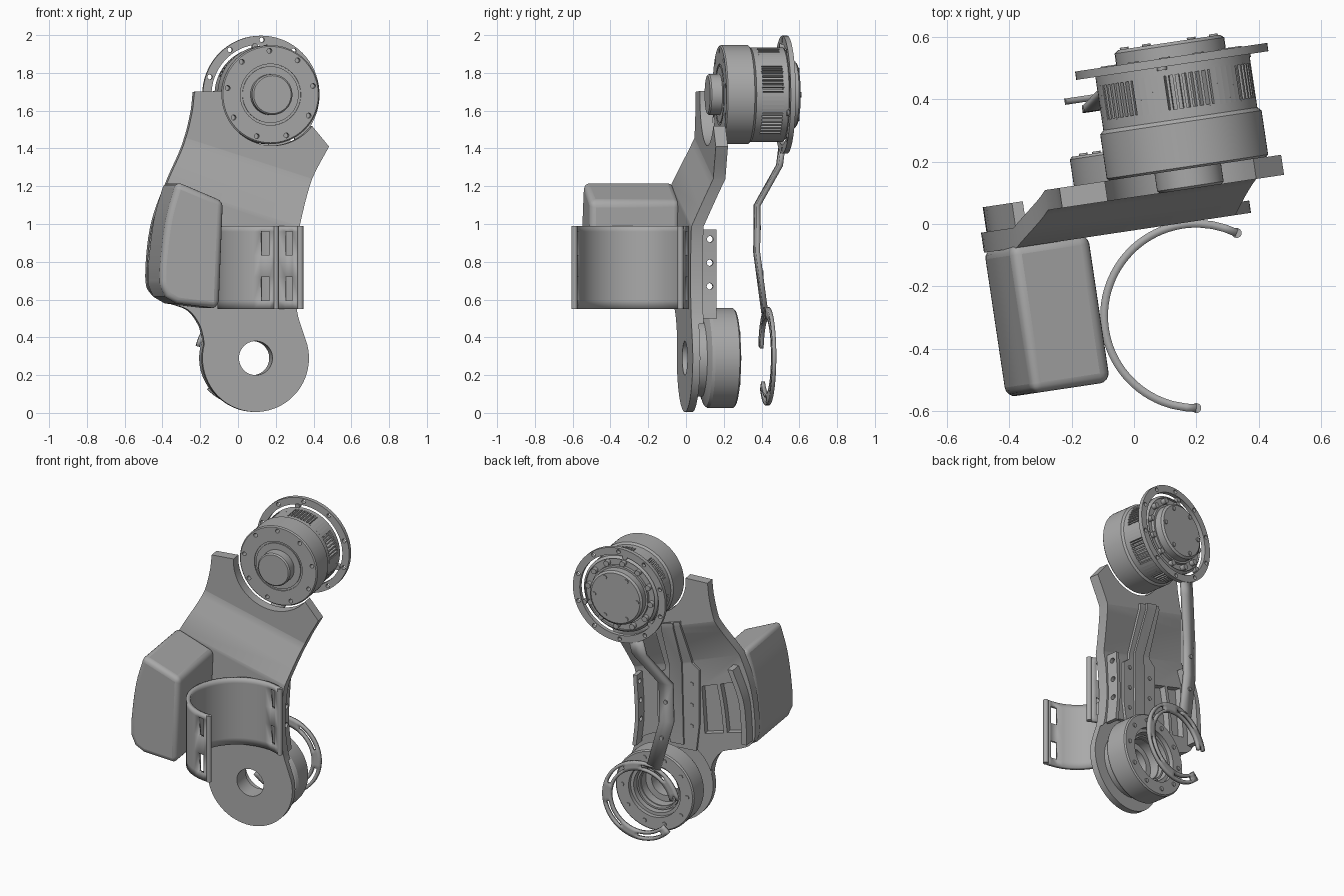
import bpy, bmesh
from math import sin, cos, radians, pi
from mathutils import Matrix, Vector

if "Cube" in bpy.data.objects:
    bpy.data.objects.remove(bpy.data.objects["Cube"])

TURN = radians(8.5)          # the whole assembly is yawed, the cuff is not
HIP, KNEE = (0.197, 1.685), (0.092, 0.29)
parts = []

grey = bpy.data.materials.new("machined grey")
grey.use_nodes = True
grey.diffuse_color = (0.4, 0.4, 0.4, 1)
grey.node_tree.nodes["Principled BSDF"].inputs["Base Color"].default_value = (0.4, 0.4, 0.4, 1)


def finish(name, bm, turn=TURN):
    bmesh.ops.recalc_face_normals(bm, faces=bm.faces[:])
    me = bpy.data.meshes.new(name)
    bm.to_mesh(me)
    bm.free()
    me.materials.append(grey)
    ob = bpy.data.objects.new(name, me)
    bpy.context.collection.objects.link(ob)
    ob.rotation_euler.z = turn
    parts.append(ob)
    return ob


def prism(name, pts, v0, v1, folded=False):
    """Outline in (u, z) pushed from v0 to v1, optionally bent along two slanted creases."""
    bm = bmesh.new()
    face = bm.faces.new([bm.verts.new((u, v0, z)) for u, z in pts])
    ext = bmesh.ops.extrude_face_region(bm, geom=[face])
    bmesh.ops.translate(bm, vec=(0, v1 - v0, 0),
                        verts=[g for g in ext["geom"] if isinstance(g, bmesh.types.BMVert)])
    if folded:
        low, high = 1.09, 1.37
        for d in (low, high):
            bmesh.ops.bisect_plane(bm, geom=bm.verts[:] + bm.edges[:] + bm.faces[:],
                                   plane_co=(0, 0, d), plane_no=(0.32, 0, 1))
        for v in bm.verts:
            t = (v.co.z + 0.32 * v.co.x - low) / (high - low)
            v.co.y += 0.105 * min(1, max(0, t))
    return finish(name, bm)


def lathe(name, centre, profile, seg=72):
    """Closed (radius, v) profile spun about an axis running front to back."""
    bm = bmesh.new()
    rings = []
    for i in range(seg):
        a = 2 * pi * i / seg
        rings.append([bm.verts.new((centre[0] + r * cos(a), v, centre[1] + r * sin(a)))
                      for r, v in profile])
    n = len(profile)
    for i in range(seg):
        p, q = rings[i], rings[(i + 1) % seg]
        for j in range(n):
            k = (j + 1) % n
            bm.faces.new((p[j], p[k], q[k], q[j]))
    bmesh.ops.remove_doubles(bm, verts=bm.verts[:], dist=1e-5)
    return finish(name, bm)


def pins(name, centre, ring, r, n, v0, v1, phase=0, seg=16):
    """Circle of small cylinders, used as screws or as cutters."""
    bm = bmesh.new()
    for i in range(n):
        a = 2 * pi * i / n + phase
        pos = (centre[0] + ring * cos(a), (v0 + v1) / 2, centre[1] + ring * sin(a))
        bmesh.ops.create_cone(bm, cap_ends=True, segments=seg, radius1=r, radius2=r, depth=v1 - v0,
                              matrix=Matrix.Translation(pos) @ Matrix.Rotation(pi / 2, 4, "X"))
    return finish(name, bm)


def cut(ob, cutter):
    mod = ob.modifiers.new("cut", "BOOLEAN")
    mod.operation, mod.solver, mod.object = "DIFFERENCE", "EXACT", cutter
    bpy.context.view_layer.update()
    bpy.context.view_layer.objects.active = ob
    bpy.ops.object.modifier_apply(modifier=mod.name)
    parts.remove(cutter)
    bpy.data.objects.remove(cutter)


def sheet(name, point, us, vs, thick, hole=lambda i, j: False, turn=TURN):
    """Thin sheet over a grid, with grid cells left out as slots."""
    bm = bmesh.new()
    grid = [[bm.verts.new(point(u, v)) for v in vs] for u in us]
    for i in range(len(us) - 1):
        for j in range(len(vs) - 1):
            if not hole(i, j):
                bm.faces.new((grid[i][j], grid[i + 1][j], grid[i + 1][j + 1], grid[i][j + 1]))
    ob = finish(name, bm, turn)
    mod = ob.modifiers.new("thickness", "SOLIDIFY")
    mod.thickness, mod.offset = thick, 0
    return ob


def curve(pts, n=5):
    """Smooth line through the given points."""
    ps = [Vector(p) for p in pts]
    ps = [2 * ps[0] - ps[1]] + ps + [2 * ps[-1] - ps[-2]]
    out = []
    for a, b, c, d in zip(ps, ps[1:], ps[2:], ps[3:]):
        for k in range(n):
            t = k / n
            out.append((2 * b + (c - a) * t + (2 * a - 5 * b + 4 * c - d) * t * t
                        + (3 * b - a - 3 * c + d) * t ** 3) / 2)
    return out + [ps[-2]]


def arc(centre, r, a0, a1, n):
    steps = [radians(a0 + (a1 - a0) * i / n) for i in range(n + 1)]
    return [(centre[0] + r * cos(a), centre[1] + r * sin(a)) for a in steps]


def band(pts, w):
    line = curve(pts)
    return [(p.x - w / 2, p.y) for p in line] + [(p.x + w / 2, p.y) for p in reversed(line)]


# Thigh plate: one bent shell with a cradle for the hip and an eye at the knee
left = curve([(-0.22, 1.7), (-0.235, 1.58), (-0.28, 1.42), (-0.39, 1.2), (-0.465, 0.98), (-0.49, 0.72),
              (-0.46, 0.63), (-0.38, 0.585), (-0.27, 0.545), (-0.21, 0.47), (-0.188, 0.4)])
right = curve([(0.345, 0.43), (0.315, 0.53), (0.298, 0.7), (0.31, 0.9), (0.345, 1.05), (0.41, 1.24), (0.5, 1.41)])
plate = prism("thigh_plate", left + arc(KNEE, 0.285, 165, 375, 40) + right + arc(HIP, 0.27, -38, -184, 36),
              -0.02, 0.045, folded=True)
cut(plate, pins("knee_bore", KNEE, 0, 0.09, 1, -0.1, 0.1, seg=48))
cut(plate, prism("pocket", [(-0.4, 0.7), (-0.15, 0.64), (-0.13, 0.95), (-0.37, 1.03)], 0.005, 0.1))
# Relief behind the knee so that the eye is thin
cut(plate, pins("knee_relief", KNEE, 0, 0.3, 1, 0.02, 0.1, seg=64))

# Back spine cover, stepped, with screws, and a rib in the pocket
prism("back_spine", [(-0.1, 0.52), (0.13, 0.52), (0.16, 0.7), (0.16, 0.98), (0.11, 1.02), (0.13, 1.36),
                     (-0.04, 1.41), (-0.07, 1.1), (-0.12, 1.06), (-0.12, 0.7)], 0.04, 0.062, folded=True)
prism("spine_rail", [(-0.02, 0.55), (0.07, 0.55), (0.08, 1.38), (0.0, 1.4)], 0.06, 0.075, folded=True)
prism("pocket_rib", band([(-0.29, 0.66), (-0.27, 0.84), (-0.24, 1.0)], 0.025), 0.0, 0.045)
for z in (0.68, 0.82, 0.96):
    pins("spine_screw", (0.02, z), 0.09, 0.013, 2, 0.06, 0.068)

# Side rails along the back edges, the right-hand one drilled
prism("outer_rail", band([(-0.455, 0.66), (-0.45, 0.8), (-0.43, 0.96), (-0.36, 1.14)], 0.035), 0.04, 0.125)
rail = prism("inner_rail", band([(0.29, 0.5), (0.272, 0.7), (0.285, 0.97)], 0.025), 0.04, 0.12)
bm = bmesh.new()
for z in (0.67, 0.795, 0.92):
    bmesh.ops.create_cone(bm, cap_ends=True, segments=20, radius1=0.017, radius2=0.017, depth=0.2,
                          matrix=Matrix.Translation((0.28, 0.085, z)) @ Matrix.Rotation(pi / 2, 4, "Y"))
cut(rail, finish("rail_holes", bm))

# Battery box with a rounded front
box = prism("battery_box", curve([(-0.40, 1.225), (-0.455, 1.03), (-0.485, 0.8), (-0.488, 0.68)])
            + [(-0.46, 0.615), (-0.4, 0.58), (-0.2, 0.555), (-0.172, 0.57), (-0.15, 1.12)], -0.49, -0.01)
mod = box.modifiers.new("rounding", "BEVEL")
mod.width, mod.segments, mod.limit_method, mod.angle_limit = 0.035, 4, "ANGLE", radians(40)

# Open leg cuff with two pairs of strap slots
angles = [64, 72, 80] + list(range(88, 252, 4)) + [255, 264, 270]
heights = [0.55, 0.595, 0.72, 0.835, 0.96, 0.99]
slot_columns = (1, len(angles) - 3)
cuff = sheet("leg_cuff", lambda a, z: (0.2 + 0.296 * cos(radians(a)), -0.295 + 0.296 * sin(radians(a)), z),
             angles, heights, 0.025, lambda i, j: i in slot_columns and j in (1, 3), turn=0)
bm = bmesh.new()
for a in (64, 270):
    p = (0.2 + 0.296 * cos(radians(a)), -0.295 + 0.296 * sin(radians(a)), 0.77)
    bmesh.ops.create_cone(bm, cap_ends=True, segments=16, radius1=0.016, radius2=0.016, depth=0.44,
                          matrix=Matrix.Translation(p))
finish("cuff_edge_beads", bm, 0)

# Hip motor: front drum, hub, finned waist and back cover
drum = lathe("hip_drum", HIP, [(0, 0.15), (0.15, 0.15), (0.15, 0.158), (0.162, 0.158), (0.162, 0.15), (0.255, 0.15),
                               (0.262, 0.157), (0.262, 0.3), (0.25, 0.312), (0.25, 0.345), (0, 0.345)])
cut(drum, pins("drum_holes", HIP, 0.232, 0.013, 9, 0.1, 0.19, 0.2))
lathe("hip_hub", HIP, [(0, 0.085), (0.1, 0.085), (0.108, 0.093), (0.108, 0.16), (0, 0.16)])
lathe("hip_core", HIP, [(0, 0.34), (0.222, 0.34), (0.222, 0.455), (0.25, 0.455), (0.25, 0.485),
                        (0.235, 0.5), (0.235, 0.485), (0.19, 0.485), (0.19, 0.505), (0, 0.505)])
lathe("hip_back_cover", HIP, [(0, 0.5), (0.178, 0.5), (0.178, 0.55), (0.165, 0.56), (0, 0.56)], 40)
pins("cover_screws", HIP, 0.145, 0.014, 6, 0.555, 0.566)
pins("cover_lugs", HIP, 0.212, 0.018, 12, 0.48, 0.515, 0.1)
bm = bmesh.new()
for k in range(72):
    wide = 0.0225 if k % 12 < 5 else 0.009
    m = (Matrix.Translation((HIP[0], 0.4, HIP[1])) @ Matrix.Rotation(2 * pi * k / 72, 4, "Y")
         @ Matrix.Translation((0.23, 0, 0)) @ Matrix.Diagonal((0.04, 0.12, wide, 1)))
    bmesh.ops.create_cube(bm, size=1, matrix=m)
finish("cooling_fins", bm)

# Hip flange ring with bolt holes and short struts to the motor
flange = lathe("hip_flange", HIP, [(0.266, 0.485), (0.312, 0.485), (0.312, 0.512), (0.266, 0.512)])
cut(flange, pins("flange_holes", HIP, 0.29, 0.013, 10, 0.4, 0.6, 0.3))
pins("flange_struts", HIP, 0.257, 0.016, 3, 0.475, 0.505, 3.8)

# Knee motor: hollow stepped drum
lathe("knee_drum", KNEE, [(0.09, 0.015), (0.2, 0.015), (0.205, 0.07), (0.255, 0.09), (0.265, 0.105), (0.265, 0.235),
                          (0.257, 0.243), (0.175, 0.243), (0.175, 0.215), (0.155, 0.215), (0.155, 0.16),
                          (0.13, 0.16), (0.13, 0.1), (0.09, 0.1)])
pins("knee_screws", KNEE, 0.22, 0.014, 10, 0.24, 0.249)
lathe("knee_bearing", KNEE, [(0.135, 0.15), (0.146, 0.15), (0.146, 0.19), (0.135, 0.19)])

# Rear link: bent strip ending in an open slotted ring
path = [(0.09, 0.5, 1.41), (0.07, 0.49, 1.31), (-0.06, 0.39, 1.1), (-0.065, 0.388, 0.85), (0.01, 0.42, 0.53)]
link = sheet("rear_link", lambda i, w: (path[i][0] + w, path[i][1], path[i][2]),
             range(len(path)), (-0.045, 0.045), 0.024)
for u, v, z in ((-0.063, 0.389, 0.98), (-0.04, 0.4, 0.74)):
    pins("link_screw", (u, z), 0, 0.013, 1, v + 0.008, v + 0.02)
sheet("knee_ring", lambda a, r: (KNEE[0] + r * cos(radians(a)), 0.421, KNEE[1] + 0.01 + r * sin(radians(a))),
      range(-138, 169, 6), (0.2, 0.219, 0.24, 0.26), 0.02, lambda i, j: j == 1 and i % 12 in range(2, 9))

# Smooth the round parts, keep the edges crisp
bpy.ops.object.select_all(action="DESELECT")
for ob in parts:
    ob.select_set(True)
bpy.context.view_layer.objects.active = plate
bpy.ops.object.shade_smooth_by_angle(angle=radians(30))
